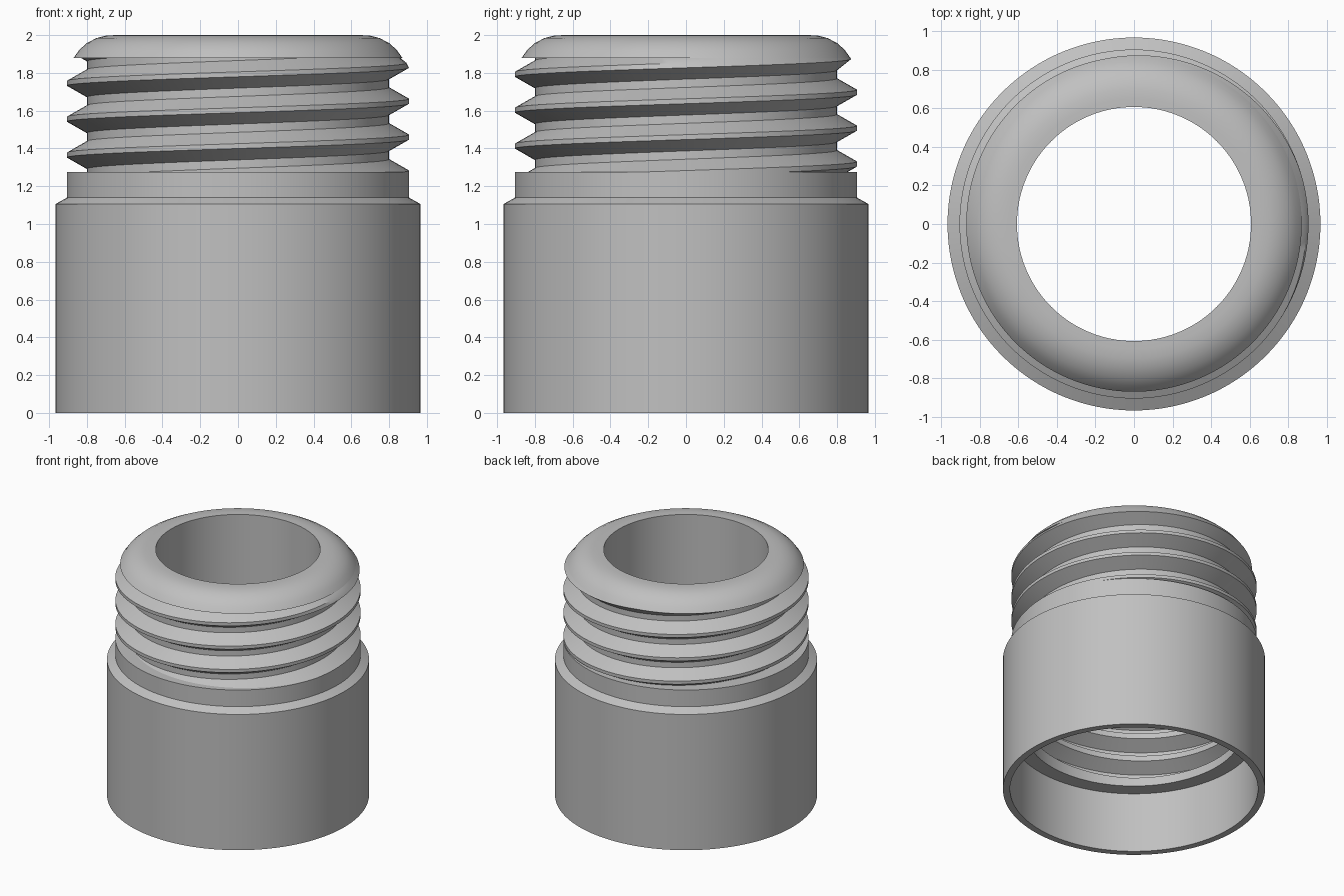
import bpy, bmesh, math

cube = bpy.data.objects.get("Cube")
if cube:
    bpy.data.objects.remove(cube, do_unlink=True)

SEG = 128
PITCH = 0.19
ROOT, CREST = 0.80, 0.905
HALF_FLAT, HALF_BASE = 0.013, 0.073   # half widths of the ridge at crest and root
PHASE = 1.46                          # height of one ridge centre at angle zero

grey = bpy.data.materials.new("plain grey")
grey.use_nodes = True
colour = (0.53, 0.53, 0.53, 1)
grey.diffuse_color = colour
grey.node_tree.nodes["Principled BSDF"].inputs["Base Color"].default_value = colour


def sweep(name, profile_at):
    """Skin a profile, given as (radius, z) points per angle, round the z axis."""
    bm = bmesh.new()
    columns = []
    for i in range(SEG + 1):
        a = 2 * math.pi * i / SEG
        columns.append([bm.verts.new((r * math.cos(a), r * math.sin(a), z))
                        for r, z in profile_at(a)])
    for left, right in zip(columns, columns[1:]):
        for k in range(len(left) - 1):
            bm.faces.new((left[k], left[k + 1], right[k + 1], right[k]))
    bmesh.ops.remove_doubles(bm, verts=bm.verts, dist=0.00005)
    mesh = bpy.data.meshes.new(name)
    bm.to_mesh(mesh)
    bm.free()
    mesh.materials.append(grey)
    obj = bpy.data.objects.new(name, mesh)
    bpy.context.collection.objects.link(obj)
    bpy.ops.object.select_all(action='DESELECT')
    obj.select_set(True)
    bpy.context.view_layer.objects.active = obj
    bpy.ops.object.shade_smooth_by_angle(angle=math.radians(30))
    return obj


def thread_radius(z, a):
    """Trapezoid ridge radius at a height and angle on the helix."""
    offset = z - PHASE - PITCH * a / (2 * math.pi)
    distance = abs(offset - PITCH * round(offset / PITCH))
    t = (HALF_BASE - distance) / (HALF_BASE - HALF_FLAT)
    return ROOT + (CREST - ROOT) * min(1, max(0, t))


def thread(name, bottom, top, inward=False, taper=None):
    """Helical thread trimmed flat at both ends."""
    def profile(a):
        points = []
        first = math.floor((bottom - PHASE) / PITCH) - 2
        last = math.ceil((top - PHASE) / PITCH) + 2
        for turn in range(first, last):
            centre = PHASE + PITCH * (turn + a / (2 * math.pi))
            for d in (-HALF_BASE, -HALF_FLAT, HALF_FLAT, HALF_BASE):
                z = min(top, max(bottom, centre + d))
                r = thread_radius(z, a)
                if taper:
                    r = min(r, taper(z))
                points.append((r, z))
        return points if inward else points[::-1]
    return sweep(name, profile)


# Sleeve: collar, chamfered shoulder, outer wall, rim, smooth socket and ledge
sleeve = [(0.80, 1.275), (CREST, 1.275), (CREST, 1.14), (0.967, 1.105),
          (0.967, 0), (0.915, 0), (0.915, 0.49), (ROOT, 0.49),
          (ROOT, 0.56), (CREST, 0.56)]
sweep("sleeve", lambda a: sleeve)

# Neck: socket ceiling, through bore and rounded lip
neck = [(CREST, 1.1), (0.607, 1.1), (0.607, 2), (0.65, 2), (0.70, 1.997),
        (0.75, 1.984), (0.80, 1.958), (0.84, 1.922), (0.87, 1.88), (0.79, 1.88)]
sweep("neck_and_lip", lambda a: neck)

# Matching threads outside the neck and inside the socket
thread("outer_thread", 1.275, 1.88, taper=lambda z: 0.87 + 0.8 * (1.88 - z))
thread("socket_thread", 0.56, 1.1, inward=True)
